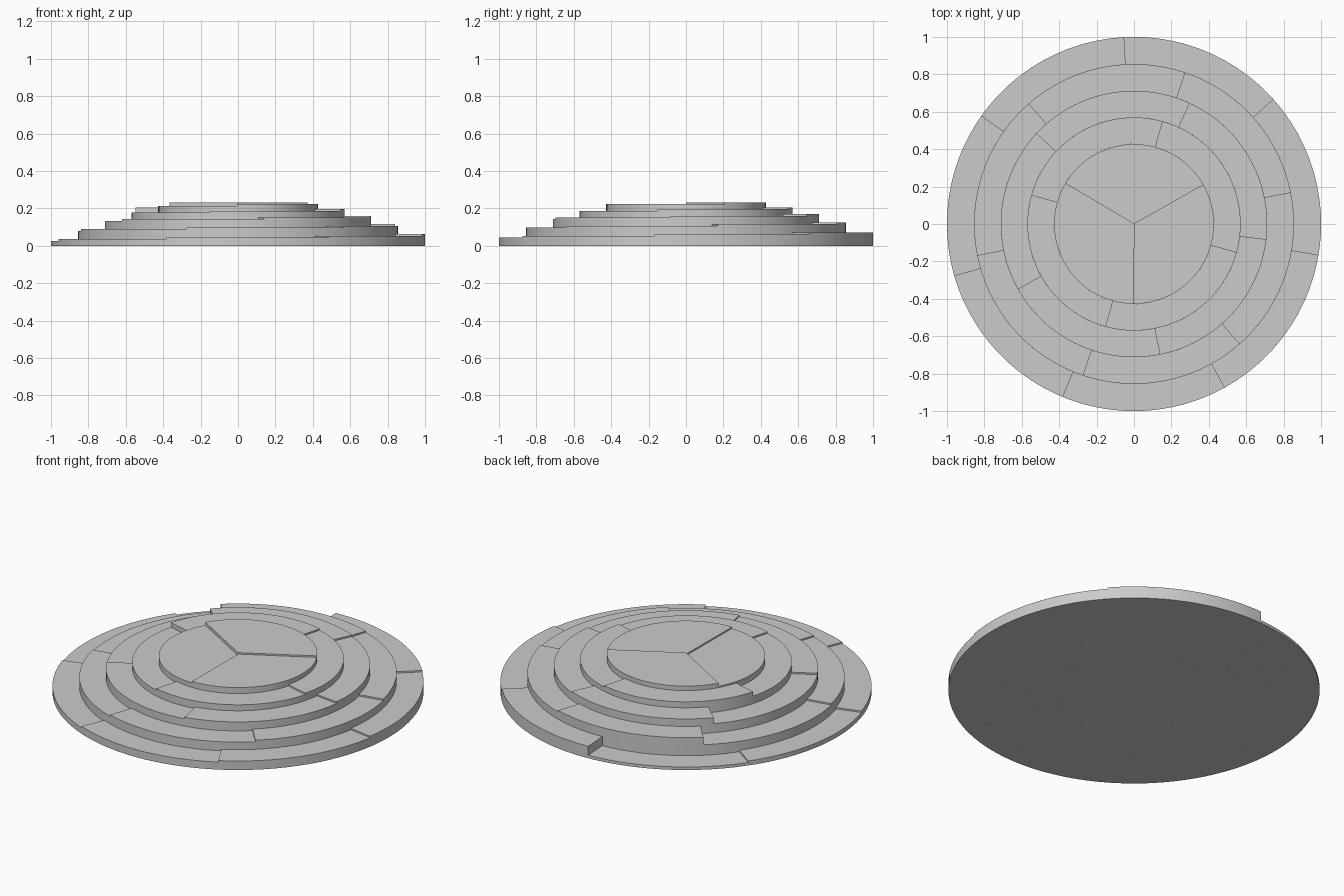
import bpy, bmesh
from math import cos, sin, radians

cube = bpy.data.objects.get("Cube")
if cube:
    bpy.data.objects.remove(cube, do_unlink=True)

# One stone colour for everything
stone = bpy.data.materials.new("stone_grey")
stone.use_nodes = True
COLOUR = (0.6, 0.6, 0.6, 1)
stone.diffuse_color = COLOUR
stone.node_tree.nodes["Principled BSDF"].inputs["Base Color"].default_value = COLOUR

STEP = 0.2318 / 26      # rise from one tread to the next
ARC = 24                # facets along each tread's curved edge


def tread(name, inner, outer, start, sweep, height):
    """Sector of a ring (or a pie slice if inner is 0), standing on the ground."""
    angles = [radians(start + sweep * i / ARC) for i in range(ARC + 1)]
    outline = [(outer * cos(a), outer * sin(a)) for a in angles]
    if inner:
        outline += [(inner * cos(a), inner * sin(a)) for a in reversed(angles)]
    else:
        outline.append((0, 0))
    bm = bmesh.new()
    base = bm.faces.new([bm.verts.new((x, y, 0)) for x, y in outline])
    top = bmesh.ops.extrude_face_region(bm, geom=[base], use_keep_orig=True)
    bmesh.ops.translate(bm, vec=(0, 0, height),
                        verts=[v for v in top["geom"] if isinstance(v, bmesh.types.BMVert)])
    bmesh.ops.recalc_face_normals(bm, faces=bm.faces)
    mesh = bpy.data.meshes.new(name)
    bm.to_mesh(mesh)
    bm.free()
    mesh.materials.append(stone)
    obj = bpy.data.objects.new(name, mesh)
    bpy.context.collection.objects.link(obj)
    obj.select_set(True)
    bpy.context.view_layer.objects.active = obj


# Rings from the rim inward: name, inner radius, outer radius, treads, start of lowest tread
rings = [
    ("rim", 0.855, 1.0, 7, 93.2),
    ("second_ring", 0.712, 0.855, 6, 131.3),
    ("third_ring", 0.57, 0.712, 5, 137.2),
    ("fourth_ring", 0.427, 0.57, 4, 164.4),
    ("centre", 0, 0.427, 3, 149.4),
]

# Treads climb in one continuous spiral to the centre
bpy.ops.object.select_all(action="DESELECT")
level = 2
for name, inner, outer, count, start in rings:
    sweep = 360 / count
    for i in range(count):
        tread(f"{name}_tread_{i + 1}", inner, outer, start + i * sweep, sweep, level * STEP)
        level += 1
bpy.ops.object.shade_smooth_by_angle(angle=radians(30))
